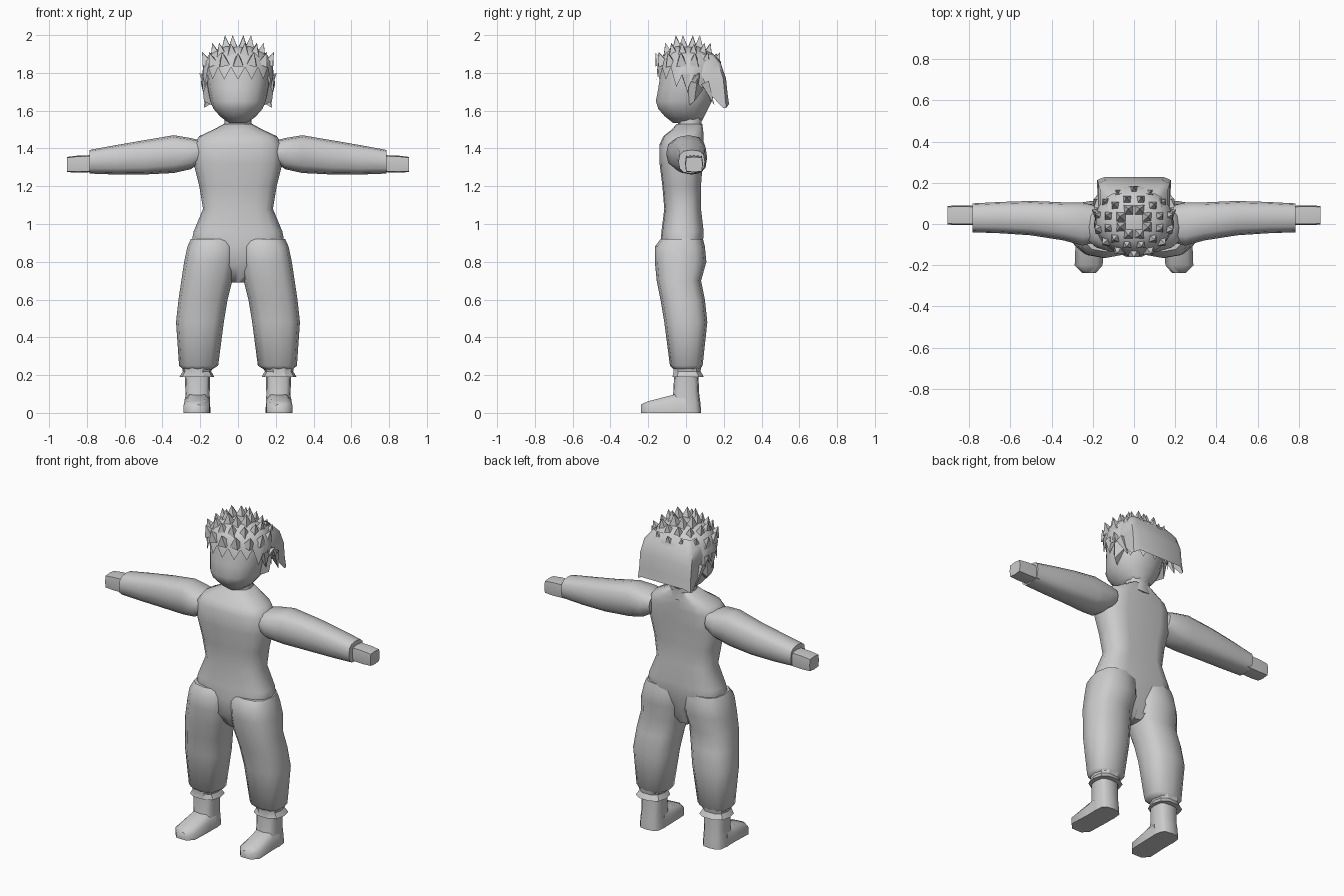
import bpy, bmesh, math
from mathutils import Vector

grey = bpy.data.materials.new("plain grey")
grey.diffuse_color = (0.6, 0.6, 0.6, 1)


def finish(name, bm, mirror=False, angle=50):
    """Turn a bmesh into a shaded object, mirrored across x if asked."""
    bmesh.ops.recalc_face_normals(bm, faces=bm.faces[:])
    me = bpy.data.meshes.new(name)
    bm.to_mesh(me)
    bm.free()
    me.materials.append(grey)
    ob = bpy.data.objects.new(name, me)
    bpy.context.collection.objects.link(ob)
    if mirror:
        m = ob.modifiers.new("mirror", 'MIRROR')
        m.use_clip = False
        m.use_mirror_merge = False
    bpy.ops.object.select_all(action='DESELECT')
    ob.select_set(True)
    bpy.context.view_layer.objects.active = ob
    if angle:
        bpy.ops.object.shade_smooth_by_angle(angle=math.radians(angle))
    return ob


def loft(name, axis, rings, n=12, power=2.5, mirror=False, groove=0, angle=50):
    """Rounded rings (pos, a0, a1, b0, b1): axis z uses a=x, b=y; axis x uses a=y, b=z."""
    bm = bmesh.new()
    loops = []
    for p, a0, a1, b0, b1 in rings:
        loop = []
        for i in range(n):
            t = 2 * math.pi * i / n
            c, s = math.cos(t), math.sin(t)
            a = (a0 + a1) / 2 + (a1 - a0) / 2 * math.copysign(abs(c) ** (2 / power), c)
            b = (b0 + b1) / 2 + (b1 - b0) / 2 * math.copysign(abs(s) ** (2 / power), s)
            if s > 0.99:
                b -= groove
            loop.append(bm.verts.new((a, b, p) if axis == 'z' else (p, a, b)))
        loops.append(loop)
    for lo, hi in zip(loops, loops[1:]):
        for i in range(n):
            j = (i + 1) % n
            bm.faces.new((lo[i], lo[j], hi[j], hi[i]))
    bm.faces.new(loops[0])
    bm.faces.new(loops[-1])
    return finish(name, bm, mirror, angle)


# Body from crotch to collar
loft("torso", 'z', [
    (0.69, -0.03, 0.03, -0.07, 0.03), (0.78, -0.16, 0.16, -0.13, 0.07),
    (0.88, -0.25, 0.25, -0.135, 0.095), (0.96, -0.235, 0.235, -0.13, 0.1),
    (1.08, -0.185, 0.185, -0.115, 0.085), (1.2, -0.205, 0.205, -0.125, 0.085),
    (1.32, -0.235, 0.235, -0.14, 0.095), (1.42, -0.235, 0.235, -0.14, 0.1),
    (1.465, -0.205, 0.205, -0.12, 0.1), (1.5, -0.13, 0.13, -0.075, 0.095),
    (1.53, -0.075, 0.075, -0.05, 0.09)], n=16, power=2.8, groove=0.02)

# Baggy trouser legs with a gathered cuff
loft("trouser_leg", 'z', [
    (0.225, 0.145, 0.285, -0.06, 0.07), (0.25, 0.105, 0.312, -0.085, 0.088),
    (0.48, 0.075, 0.328, -0.115, 0.113), (0.6, 0.055, 0.315, -0.135, 0.1),
    (0.7, 0.03, 0.3, -0.155, 0.08), (0.8, 0.01, 0.285, -0.165, 0.108),
    (0.88, 0.01, 0.268, -0.165, 0.1), (0.92, 0.02, 0.25, -0.135, 0.09)],
    power=2.6, mirror=True)
loft("cuff", 'z', [
    (0.19, 0.125, 0.31, -0.075, 0.098), (0.22, 0.142, 0.292, -0.068, 0.08),
    (0.255, 0.125, 0.3, -0.075, 0.085)], n=10, mirror=True, angle=30)

# Boots: ankle shaft flowing into a toe
loft("boot_shaft", 'z', [
    (0.0, 0.145, 0.285, -0.08, 0.08), (0.05, 0.148, 0.282, -0.08, 0.077),
    (0.1, 0.15, 0.278, -0.068, 0.07), (0.21, 0.147, 0.282, -0.062, 0.065)],
    n=12, power=3.2, mirror=True)
bm = bmesh.new()
rows = []
for y, x0, x1, h in [(0.0, 0.147, 0.283, 0.11), (-0.07, 0.147, 0.283, 0.095),
                     (-0.2, 0.152, 0.288, 0.062), (-0.238, 0.185, 0.252, 0.045)]:
    rows.append([bm.verts.new(v) for v in (
        (x0, y, 0), (x0, y, h * 0.65), (x0 + 0.025, y, h),
        (x1 - 0.025, y, h), (x1, y, h * 0.65), (x1, y, 0))])
for r, q in zip(rows, rows[1:]):
    for i in range(6):
        bm.faces.new((r[i], r[(i + 1) % 6], q[(i + 1) % 6], q[i]))
bm.faces.new(rows[0])
bm.faces.new(rows[-1])
finish("boot_toe", bm, True)

# Sleeves and simple block hands
loft("sleeve", 'x', [
    (0.19, -0.09, 0.09, 1.33, 1.44), (0.25, -0.105, 0.105, 1.29, 1.455),
    (0.34, -0.08, 0.105, 1.27, 1.47), (0.5, -0.055, 0.112, 1.262, 1.443),
    (0.65, -0.045, 0.107, 1.262, 1.417), (0.785, -0.04, 0.1, 1.267, 1.392)],
    n=12, power=2.7, mirror=True)
loft("hand", 'x', [
    (0.76, -0.005, 0.088, 1.275, 1.365), (0.85, -0.005, 0.09, 1.272, 1.362),
    (0.906, -0.003, 0.088, 1.275, 1.355)], n=8, power=6, mirror=True, angle=40)

# Neck and head with a strong jaw
loft("neck", 'z', [
    (1.48, -0.09, 0.09, -0.05, 0.09), (1.54, -0.07, 0.07, -0.045, 0.085),
    (1.62, -0.08, 0.08, -0.05, 0.1)], n=10)
loft("head", 'z', [
    (1.535, -0.05, 0.05, -0.07, 0.08), (1.57, -0.095, 0.095, -0.115, 0.1),
    (1.61, -0.13, 0.13, -0.15, 0.12), (1.65, -0.147, 0.147, -0.163, 0.14),
    (1.72, -0.16, 0.16, -0.15, 0.16), (1.8, -0.168, 0.168, -0.138, 0.165),
    (1.88, -0.15, 0.15, -0.12, 0.14)], n=14, power=2.2)

# Ears
bm = bmesh.new()
ear = [bm.verts.new(v) for v in (
    (0.14, -0.01, 1.75), (0.14, 0.02, 1.63), (0.195, 0.06, 1.77),
    (0.18, 0.045, 1.65), (0.14, 0.09, 1.71))]
for f in ((0, 1, 3, 2), (2, 3, 4), (3, 1, 4), (0, 2, 4), (0, 4, 1)):
    bm.faces.new([ear[i] for i in f])
finish("ear", bm, True, 20)

# Hair cap whose lower rim is cut into points
bm = bmesh.new()
N = 32
levels = [(None, 0.19, -0.155, 0.18), (1.86, 0.185, -0.142, 0.185),
          (1.905, 0.145, -0.115, 0.14), (1.94, 0.08, -0.065, 0.075)]
loops = []
for z, rx, y0, y1 in levels:
    loop = []
    for i in range(N):
        t = 2 * math.pi * i / N
        c, s = math.cos(t), math.sin(t)
        if z is None:
            base = 1.80 if s < -0.45 else 1.76 if s < 0.45 else 1.68
            zz = base + (0.03 if i % 2 else -0.035)
        else:
            zz = z
        loop.append(bm.verts.new((rx * c, (y0 + y1) / 2 + (y1 - y0) / 2 * s, zz)))
    loops.append(loop)
for lo, hi in zip(loops, loops[1:]):
    for i in range(N):
        j = (i + 1) % N
        bm.faces.new((lo[i], lo[j], hi[j], hi[i]))
bm.faces.new(loops[-1])
finish("hair_cap", bm)

# Square curtain of hair around the back of the head
bm = bmesh.new()
rows = []
for z, w, y0, yb in [(1.9, 0.13, 0.05, 0.145), (1.85, 0.165, 0.06, 0.185),
                     (1.77, 0.175, 0.09, 0.212), (1.69, 0.175, 0.125, 0.22),
                     (1.615, 0.18, 0.195, 0.228)]:
    pts = [(-w, y0), (-w, yb - 0.015), (-w * 0.8, yb), (0, yb),
           (w * 0.8, yb), (w, yb - 0.015), (w, y0)]
    rows.append([bm.verts.new((x, y, z + (0.02 if z < 1.65 and i in (2, 3, 4) else 0)))
                 for i, (x, y) in enumerate(pts)])
for r, q in zip(rows, rows[1:]):
    for i in range(6):
        bm.faces.new((r[i], r[i + 1], q[i + 1], q[i]))
finish("back_hair", bm)

# Spiky tufts in rings over the crown, plus hanging locks by the ears
bm = bmesh.new()


def spike(base, tip, r):
    base, tip = Vector(base), Vector(tip)
    d = (tip - base).normalized()
    u = d.orthogonal().normalized()
    v = d.cross(u)
    ring = [bm.verts.new(base + r * (u * math.cos(k * math.pi / 2) + v * math.sin(k * math.pi / 2)))
            for k in range(4)]
    top = bm.verts.new(tip)
    for k in range(4):
        bm.faces.new((ring[k], ring[(k + 1) % 4], top))


for count, rx, ry, z, out, top, r in [(14, 0.165, 0.145, 1.845, 1.18, 1.905, 0.038),
                                      (12, 0.12, 0.105, 1.885, 1.18, 1.955, 0.04),
                                      (8, 0.065, 0.06, 1.915, 1.15, 1.995, 0.042)]:
    for i in range(count):
        t = 2 * math.pi * (i + 0.5) / count
        x, y = rx * math.cos(t), ry * math.sin(t)
        spike((x, y + 0.01, z), (x * out, y * out + 0.01, top + 0.005 * (i % 2)), r)
for s in (-1, 1):
    spike((s * 0.175, 0.10, 1.75), (s * 0.17, 0.15, 1.63), 0.03)
    spike((s * 0.172, 0.0, 1.79), (s * 0.185, 0.01, 1.69), 0.03)
    spike((s * 0.17, 0.05, 1.76), (s * 0.205, 0.07, 1.80), 0.03)
finish("hair_spikes", bm, angle=0)
